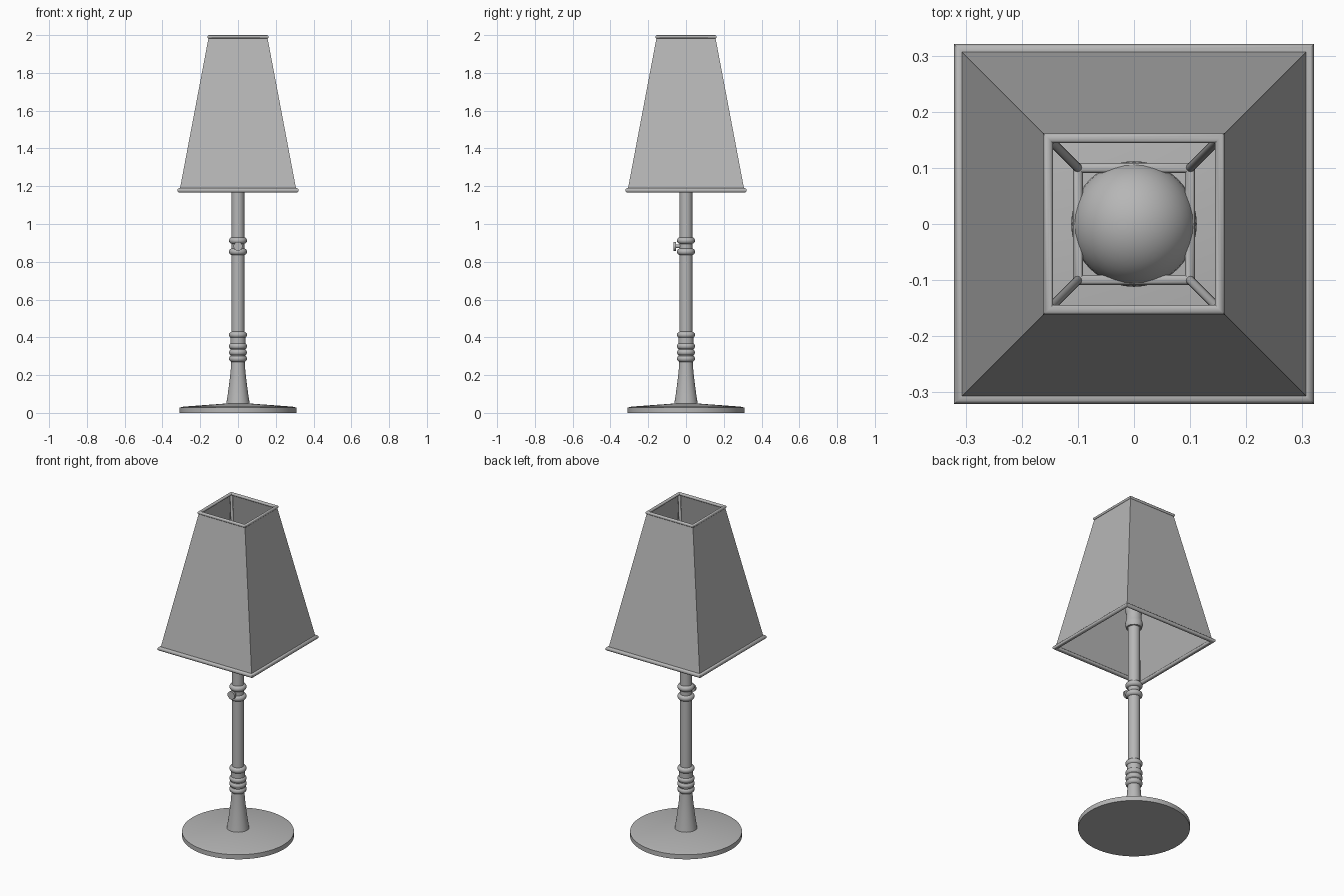
import bpy
import bmesh
from math import sin, cos, pi, radians, sqrt
from mathutils import Matrix, Vector

default_cube = bpy.data.objects.get("Cube")
if default_cube:
    bpy.data.objects.remove(default_cube, do_unlink=True)

GREY = 0.47
grey = bpy.data.materials.new("plain grey")
grey.use_nodes = True
grey.diffuse_color = (GREY, GREY, GREY, 1)
grey.node_tree.nodes["Principled BSDF"].inputs["Base Color"].default_value = (GREY, GREY, GREY, 1)


def finish(name, bm):
    """Turn a bmesh into a named, shaded object."""
    bmesh.ops.recalc_face_normals(bm, faces=bm.faces)
    mesh = bpy.data.meshes.new(name)
    bm.to_mesh(mesh)
    bm.free()
    mesh.materials.append(grey)
    obj = bpy.data.objects.new(name, mesh)
    bpy.context.collection.objects.link(obj)
    bpy.ops.object.select_all(action="DESELECT")
    obj.select_set(True)
    bpy.context.view_layer.objects.active = obj
    bpy.ops.object.shade_smooth_by_angle(angle=radians(40))
    return obj


def lathe(name, profile, sides=40, closed=False):
    """Revolve (radius, z) points; four sides give a mitred square of that half width."""
    bm = bmesh.new()
    grow, turn = (sqrt(2), pi / 4) if sides == 4 else (1, 0)
    rings = []
    for i in range(sides):
        a = turn + 2 * pi * i / sides
        rings.append([bm.verts.new((r * grow * cos(a), r * grow * sin(a), z)) for r, z in profile])
    count = len(profile)
    for i in range(sides):
        a, b = rings[i], rings[(i + 1) % sides]
        for j in range(count if closed else count - 1):
            k = (j + 1) % count
            bm.faces.new((a[j], b[j], b[k], a[k]))
    bmesh.ops.remove_doubles(bm, verts=bm.verts, dist=1e-5)
    return finish(name, bm)


def circle(radius, z, size, steps=12):
    return [(radius + size * cos(2 * pi * i / steps), z + size * sin(2 * pi * i / steps))
            for i in range(steps)]


def add_rod(bm, start, end, radius):
    start, end = Vector(start), Vector(end)
    axis = end - start
    place = Matrix.Translation((start + end) / 2) @ axis.to_track_quat("Z", "Y").to_matrix().to_4x4()
    bmesh.ops.create_cone(bm, cap_ends=True, segments=16, radius1=radius, radius2=radius,
                          depth=axis.length, matrix=place)


# Round foot and flared column
lathe("base", [(0, 0), (0.31, 0), (0.31, 0.028), (0.29, 0.033), (0.06, 0.05), (0, 0.05)], 64)
lathe("flared_foot", [(0, 0.04), (0.063, 0.045), (0.054, 0.1), (0.046, 0.16),
                      (0.039, 0.22), (0.035, 0.28), (0, 0.28)])
lathe("stem", [(0, 0.27), (0.034, 0.27), (0.034, 1.32), (0, 1.32)])

# Turned rings on the column
for z in (0.287, 0.32, 0.353, 0.413, 0.853, 0.912):
    lathe("stem_ring", circle(0.03, z, 0.018), closed=True)
lathe("lower_collar", [(0.034, 0.28), (0.04, 0.285), (0.04, 0.41), (0.034, 0.415)])

# Turn switch on the front
switch = bmesh.new()
add_rod(switch, (0, -0.02, 0.882), (0, -0.058, 0.882), 0.01)
add_rod(switch, (0, -0.054, 0.882), (0, -0.067, 0.882), 0.024)
finish("switch_knob", switch)

# Socket and bulb
lathe("socket", [(0, 1.28), (0.044, 1.28), (0.05, 1.3), (0.046, 1.32), (0.043, 1.33),
                 (0.043, 1.37), (0.05, 1.39), (0.046, 1.41), (0, 1.41)])
BULB_Z, BULB_R = 1.58, 0.112
bulb = [(0, 1.4), (0.042, 1.4), (0.046, 1.43), (0.065, 1.47)]
bulb += [(BULB_R * cos(radians(a)), BULB_Z + BULB_R * sin(radians(a))) for a in range(-40, 90, 10)]
lathe("bulb", bulb + [(0, BULB_Z + BULB_R)])

# Square tapered shade with rolled rims
TOP, BOTTOM = 1.991, 1.178
lathe("shade", [(0.155, TOP), (0.309, BOTTOM), (0.304, BOTTOM), (0.15, TOP)], 4, closed=True)
lathe("shade_top_rim", circle(0.153, TOP, 0.009), 4, closed=True)
lathe("shade_bottom_rim", circle(0.309, BOTTOM, 0.012), 4, closed=True)

# Wire carrier resting on the bulb
FRAME_Z = 1.61
lathe("carrier_frame", circle(0.1, FRAME_Z, 0.009), 4, closed=True)
struts = bmesh.new()
for x in (-1, 1):
    for y in (-1, 1):
        add_rod(struts, (0.1 * x, 0.1 * y, FRAME_Z), (0.15 * x, 0.15 * y, TOP), 0.008)
finish("carrier_struts", struts)
